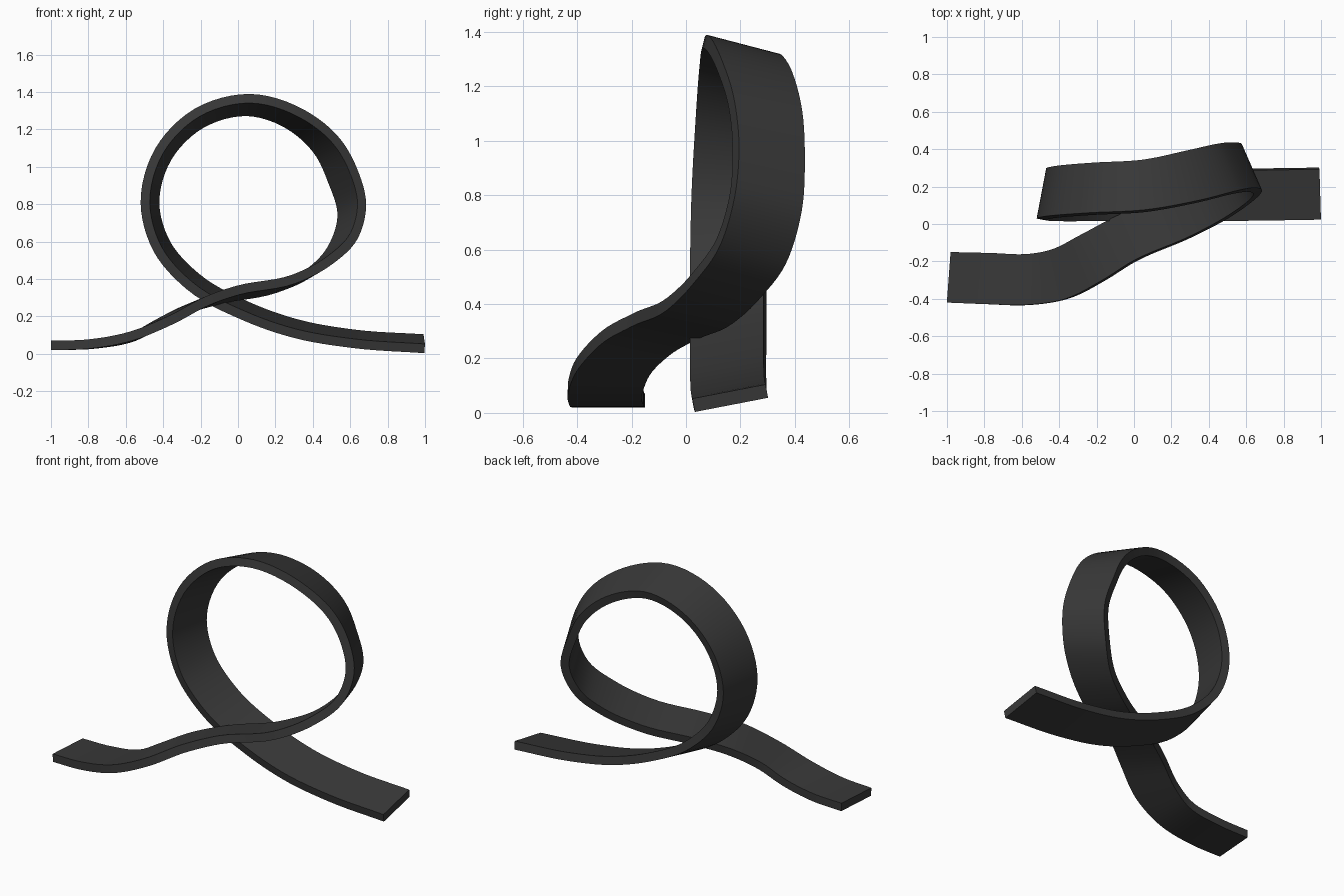
import bpy, bmesh, math
from mathutils import Vector

if "Cube" in bpy.data.objects:
    bpy.data.objects.remove(bpy.data.objects["Cube"])

THICK = 0.05
STEPS = 6

# Guide stations: centre of the front edge, then centre of the back edge
climb = [
    (-1.00, -.420, .045, -.98, -.150, .045),
    (-.80, -.428, .052, -.77, -.155, .052),
    (-.57, -.433, .095, -.55, -.160, .095),
    (-.36, -.400, .180, -.43, -.135, .160),
    (-.16, -.300, .285, -.28, -.060, .235),
    (.00, -.200, .340, -.10, .035, .290),
    (.30, -.070, .400, .20, .170, .350),
    (.49, .030, .500, .39, .270, .440),
    (.62, .120, .630, .50, .360, .560),
    (.662, .170, .800, .555, .415, .740),
    (.617, .183, .980, .50, .425, .930),
    (.54, .170, 1.12, .435, .420, 1.07),
    (.34, .120, 1.285, .27, .385, 1.225),
]
# Left side of the loop is close to a quarter circle
arc = []
for i in range(4):
    a = math.radians(90 + 30 * i)
    y = .07 - .045 * i / 3
    arc.append((.06 + .556 * math.cos(a), y, .805 + .56 * math.sin(a),
                .05 + .495 * math.cos(a), y + .268, .80 + .495 * math.sin(a)))
exit_run = [
    (-.43, .020, .560, -.385, .290, .590),
    (-.26, .020, .365, -.225, .290, .410),
    (.04, .020, .200, .06, .290, .250),
    (.30, .020, .110, .315, .290, .160),
    (.62, .022, .055, .62, .292, .105),
    (.998, .028, .028, .99, .297, .080),
]
stations = [(Vector(s[:3]), Vector(s[3:])) for s in climb + arc + exit_run]


def spline(points):
    """Smooth curve through the points, with tangents weighted by spacing."""
    d = [(b - a).length for a, b in zip(points, points[1:])]
    v = [(b - a) / l for a, b, l in zip(points, points[1:], d)]
    m = [v[0]] + [(v[i - 1] * d[i] + v[i] * d[i - 1]) / (d[i] + d[i - 1])
                  for i in range(1, len(v))] + [v[-1]]
    out = []
    for i in range(len(d)):
        for k in range(STEPS):
            t = k / STEPS
            out.append(points[i] * (2*t**3 - 3*t*t + 1) + points[i+1] * (3*t*t - 2*t**3)
                       + m[i] * d[i] * (t**3 - 2*t*t + t) + m[i+1] * d[i] * (t**3 - t*t))
    return out + [points[-1]]


front = spline([s[0] for s in stations])
back = spline([s[1] for s in stations])

# Sweep a rectangular section along the two edges
bm = bmesh.new()
rings = []
n = len(front)
for i in range(n):
    a, b = max(i - 1, 0), min(i + 1, n - 1)
    tangent = front[b] + back[b] - front[a] - back[a]
    up = tangent.cross(back[i] - front[i]).normalized() * THICK / 2
    rings.append([bm.verts.new(p) for p in
                  (front[i] - up, back[i] - up, back[i] + up, front[i] + up)])
for r, s in zip(rings, rings[1:]):
    for j in range(4):
        k = (j + 1) % 4
        bm.faces.new((r[j], r[k], s[k], s[j]))
bm.faces.new(rings[0])
bm.faces.new(rings[-1])
bmesh.ops.recalc_face_normals(bm, faces=bm.faces)
mesh = bpy.data.meshes.new("loop_track")
bm.to_mesh(mesh)
bm.free()
track = bpy.data.objects.new("loop_track", mesh)
bpy.context.collection.objects.link(track)

# Dark grey finish
mat = bpy.data.materials.new("dark_grey")
mat.diffuse_color = (0.04, 0.04, 0.04, 1)
mat.use_nodes = True
mat.node_tree.nodes["Principled BSDF"].inputs["Base Color"].default_value = mat.diffuse_color
mesh.materials.append(mat)
bpy.context.view_layer.objects.active = track
track.select_set(True)
bpy.ops.object.shade_smooth_by_angle(angle=math.radians(30))
